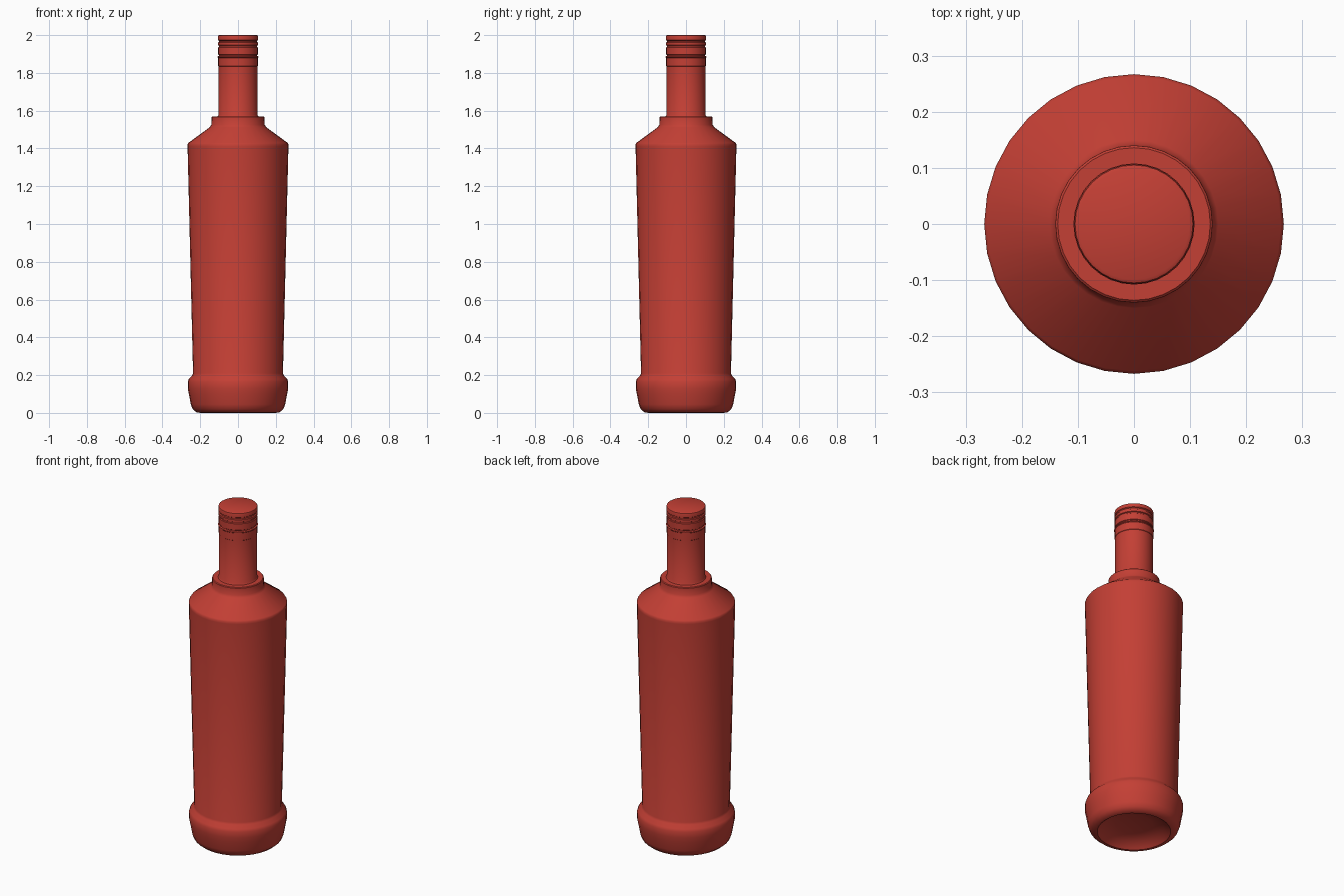
import bpy, bmesh, math

SIDES = 32
red = bpy.data.materials.new("red")
red.diffuse_color = (0.55, 0.05, 0.035, 1)


def lathe(name, profile):
    """Revolve (radius, height) points round z; zero radius closes an end."""
    bm = bmesh.new()
    verts = [bm.verts.new((r, 0, z)) for r, z in profile]
    edges = [bm.edges.new(pair) for pair in zip(verts, verts[1:])]
    bmesh.ops.spin(bm, geom=verts + edges, cent=(0, 0, 0), axis=(0, 0, 1),
                   angle=math.tau, steps=SIDES, use_duplicate=False)
    bmesh.ops.remove_doubles(bm, verts=bm.verts, dist=1e-4)
    bmesh.ops.recalc_face_normals(bm, faces=bm.faces)
    mesh = bpy.data.meshes.new(name)
    bm.to_mesh(mesh)
    bm.free()
    mesh.materials.append(red)
    ob = bpy.data.objects.new(name, mesh)
    bpy.context.collection.objects.link(ob)
    bpy.ops.object.select_all(action='DESELECT')
    ob.select_set(True)
    bpy.context.view_layer.objects.active = ob
    bpy.ops.object.shade_smooth_by_angle(angle=math.radians(35))
    return ob


# Bottle: hollowed underside, heavy foot, tapered body, shoulder, collar, neck
lathe("bottle", [
    (0, 0.05), (0.10, 0.045), (0.16, 0.03), (0.19, 0.008), (0.20, 0.0),
    (0.22, 0.003), (0.24, 0.02), (0.25, 0.045), (0.26, 0.10),
    (0.266, 0.13), (0.266, 0.165), (0.26, 0.18), (0.243, 0.198), (0.238, 0.21),
    (0.267, 1.41), (0.267, 1.422), (0.262, 1.43),
    (0.15, 1.512), (0.141, 1.525), (0.14, 1.566), (0.136, 1.57),
    (0.108, 1.57), (0.103, 1.578), (0.103, 1.835), (0, 1.835)])

# Cap: tamper band, ridged grip and rounded lid
lathe("cap", [
    (0, 1.832), (0.101, 1.832), (0.105, 1.836), (0.105, 1.880), (0.108, 1.883),
    (0.108, 1.887), (0.101, 1.890), (0.101, 1.895), (0.105, 1.898),
    (0.105, 1.935), (0.101, 1.938), (0.101, 1.944), (0.106, 1.947),
    (0.106, 1.960), (0.101, 1.963), (0.101, 1.970), (0.107, 1.974),
    (0.107, 1.990), (0.105, 1.997), (0.099, 2.0), (0, 2.0)])
